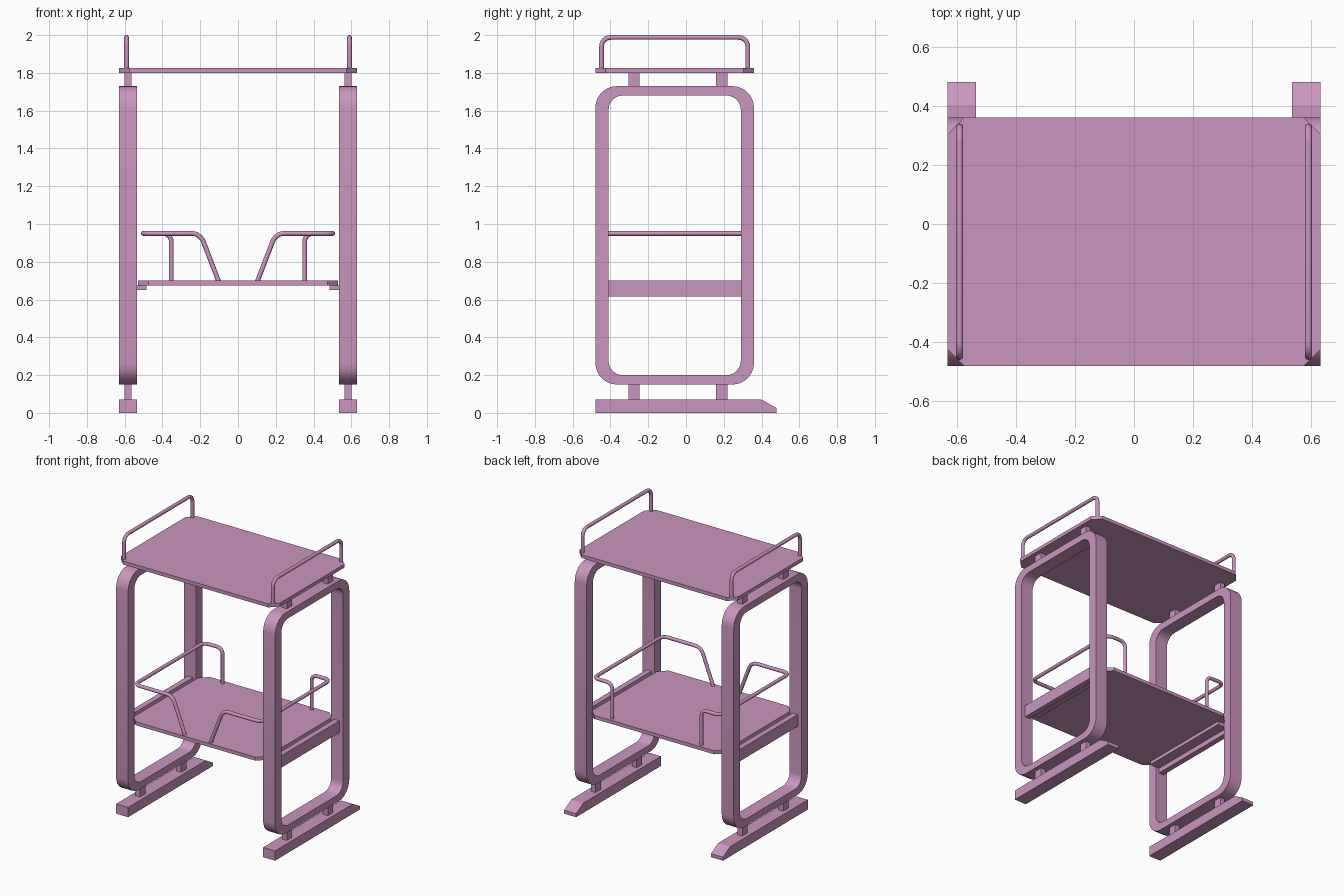
import bpy, bmesh, math
from mathutils import Vector

if "Cube" in bpy.data.objects:
    bpy.data.objects.remove(bpy.data.objects["Cube"])

mat = bpy.data.materials.new("mauve_plastic")
mat.diffuse_color = (0.6, 0.3, 0.52, 1)
mat.use_nodes = True
mat.node_tree.nodes["Principled BSDF"].inputs["Base Color"].default_value = mat.diffuse_color


def finish(name, bm):
    bmesh.ops.recalc_face_normals(bm, faces=bm.faces)
    me = bpy.data.meshes.new(name)
    bm.to_mesh(me)
    bm.free()
    ob = bpy.data.objects.new(name, me)
    bpy.context.collection.objects.link(ob)
    me.materials.append(mat)
    return ob


def smooth(ob):
    bpy.ops.object.select_all(action='DESELECT')
    ob.select_set(True)
    bpy.context.view_layer.objects.active = ob
    bpy.ops.object.shade_smooth_by_angle(angle=math.radians(35))


def prism(name, pts, offset):
    bm = bmesh.new()
    f = bm.faces.new([bm.verts.new(p) for p in pts])
    ext = bmesh.ops.extrude_face_region(bm, geom=[f])
    bmesh.ops.translate(bm, vec=offset, verts=[v for v in ext['geom'] if isinstance(v, bmesh.types.BMVert)])
    return finish(name, bm)


def box(name, x0, x1, y0, y1, z0, z1):
    return prism(name, [(x0, y0, z0), (x1, y0, z0), (x1, y1, z0), (x0, y1, z0)], (0, 0, z1 - z0))


def board(name, hx, y0, y1, z0, z1, c):
    # rectangle with cut corners
    pts = [(-hx + c, y0), (hx - c, y0), (hx, y0 + c), (hx, y1 - c),
           (hx - c, y1), (-hx + c, y1), (-hx, y1 - c), (-hx, y0 + c)]
    return prism(name, [(x, y, z0) for x, y in pts], (0, 0, z1 - z0))


def rounded(y0, y1, z0, z1, r, seg=7):
    out = []
    for k, (cy, cz) in enumerate([(y1 - r, z1 - r), (y0 + r, z1 - r), (y0 + r, z0 + r), (y1 - r, z0 + r)]):
        for i in range(seg + 1):
            a = (k + i / seg) * math.pi / 2
            out.append((cy + r * math.cos(a), cz + r * math.sin(a)))
    return out


def ring(name, x0, x1, outer, inner):
    bm = bmesh.new()
    loops = [[bm.verts.new((x, y, z)) for y, z in pts]
             for x, pts in ((x0, outer), (x1, outer), (x1, inner), (x0, inner))]
    n = len(outer)
    for k in range(4):
        a, b = loops[k], loops[(k + 1) % 4]
        for i in range(n):
            j = (i + 1) % n
            bm.faces.new((a[i], a[j], b[j], b[i]))
    ob = finish(name, bm)
    smooth(ob)


def tube(name, pts, r, bend):
    # round the inner corners of the path, then sweep a circle along it
    P = [Vector(p) for p in pts]
    path = [P[0]]
    for a, b, c in zip(P, P[1:], P[2:]):
        s, e = b + (a - b).normalized() * bend, b + (c - b).normalized() * bend
        for i in range(7):
            t = i / 6
            w = 0.8
            d = (1 - t) ** 2 + 2 * w * t * (1 - t) + t * t
            path.append((s * (1 - t) ** 2 + b * 2 * w * t * (1 - t) + e * t * t) / d)
    path.append(P[-1])
    cu = bpy.data.curves.new(name, 'CURVE')
    cu.dimensions = '3D'
    cu.bevel_depth = r
    cu.bevel_resolution = 4
    cu.use_fill_caps = True
    sp = cu.splines.new('POLY')
    sp.points.add(len(path) - 1)
    for q, p in zip(sp.points, path):
        q.co = (*p, 1)
    cu.materials.append(mat)
    ob = bpy.data.objects.new(name, cu)
    bpy.context.collection.objects.link(ob)
    bpy.ops.object.select_all(action='DESELECT')
    ob.select_set(True)
    bpy.context.view_layer.objects.active = ob
    bpy.ops.object.convert(target='MESH')
    smooth(bpy.context.view_layer.objects.active)


# roof and seat boards
board("top_board", 0.63, -0.48, 0.36, 1.80, 1.825, 0.055)
board("seat_board", 0.53, -0.48, 0.36, 0.675, 0.70, 0.055)

for s, side in ((-1, "left"), (1, "right")):
    # side frame loop
    ring(side + "_frame", s * 0.535, s * 0.63,
         rounded(-0.48, 0.36, 0.15, 1.73, 0.115), rounded(-0.41, 0.29, 0.20, 1.68, 0.075))
    # floor runner with sloped rear tip
    prof = [(-0.48, 0), (0.48, 0), (0.48, 0.025), (0.40, 0.07), (-0.48, 0.07)]
    prism(side + "_runner", [(s * 0.535, y, z) for y, z in prof], (s * 0.095, 0, 0))
    # spacer blocks under and over the frame
    for y, pos in ((-0.275, "front"), (0.19, "rear")):
        for z0, z1, lvl in ((0.065, 0.155, "lower"), (1.725, 1.805, "upper")):
            box(f"{side}_{pos}_{lvl}_spacer", s * 0.563, s * 0.60, y - 0.03, y + 0.03, z0, z1)
    # seat crossbar and ledge
    box(side + "_crossbar", s * 0.56, s * 0.60, -0.415, 0.295, 0.615, 0.70)
    box(side + "_seat_ledge", s * 0.485, s * 0.57, -0.41, 0.29, 0.65, 0.675)
    # rail on the roof
    x = s * 0.59
    tube(side + "_top_rail", [(x, -0.447, 1.82), (x, -0.447, 1.988), (x, 0.327, 1.988), (x, 0.327, 1.82)],
         0.0125, 0.05)
    # bent armrest tube
    f, b, z = -0.455, 0.33, 0.95
    tube(side + "_armrest", [(s * 0.10, f, 0.69), (s * 0.20, f, z), (s * 0.502, f, z), (s * 0.502, b, z),
                             (s * 0.353, b, z), (s * 0.353, b, 0.69)], 0.0125, 0.045)
